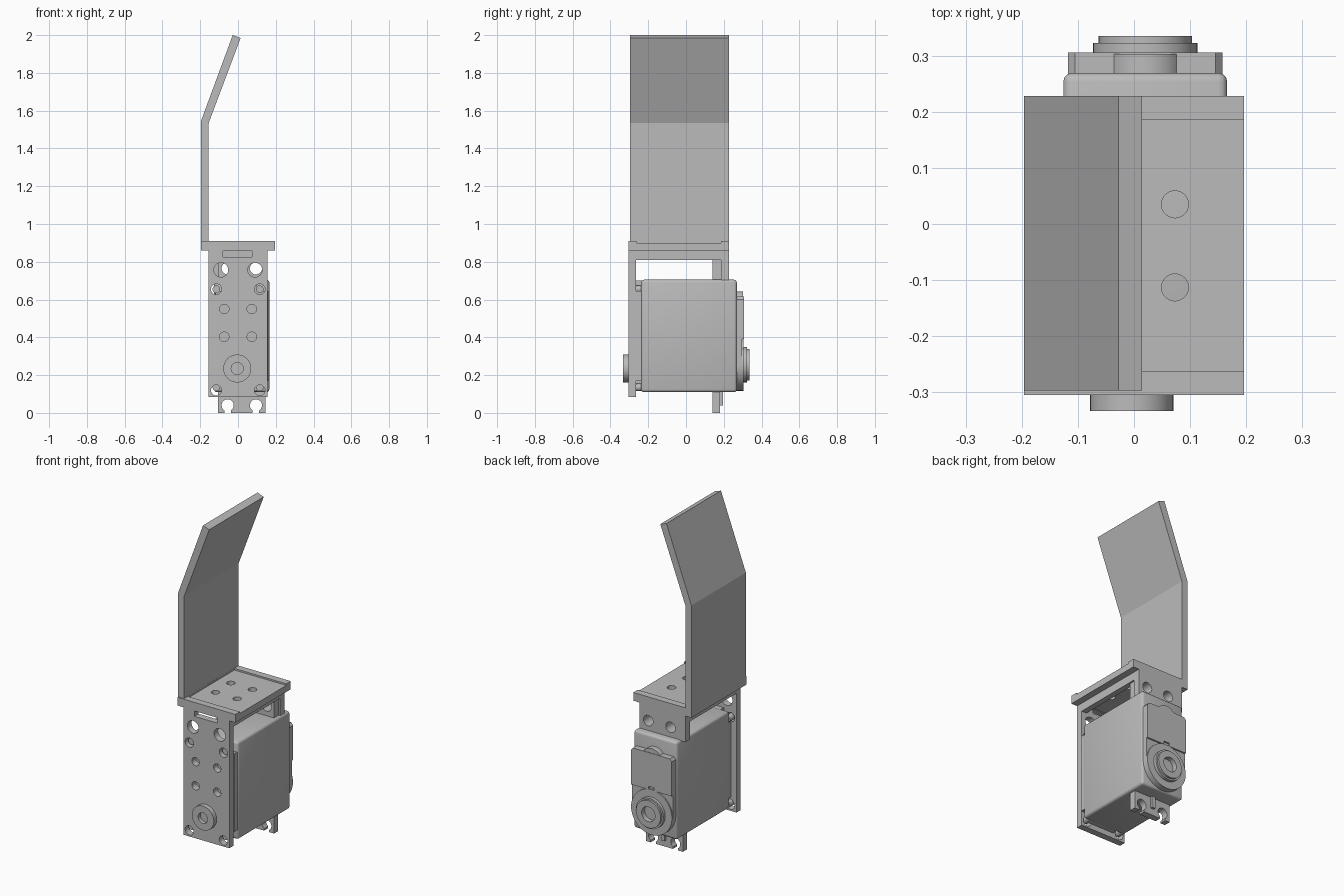
import bpy
import bmesh
from math import radians
from mathutils import Matrix

cube = bpy.data.objects.get("Cube")
if cube:
    bpy.data.objects.remove(cube, do_unlink=True)

grey = bpy.data.materials.new("plain grey")
grey.use_nodes = True
grey.diffuse_color = (0.5, 0.5, 0.5, 1)
grey.node_tree.nodes["Principled BSDF"].inputs["Base Color"].default_value = (0.5, 0.5, 0.5, 1)


def make(name, bm):
    bmesh.ops.recalc_face_normals(bm, faces=bm.faces)
    mesh = bpy.data.meshes.new(name)
    bm.to_mesh(mesh)
    bm.free()
    mesh.materials.append(grey)
    obj = bpy.data.objects.new(name, mesh)
    bpy.context.collection.objects.link(obj)
    return obj


def activate(obj):
    bpy.ops.object.select_all(action="DESELECT")
    obj.select_set(True)
    bpy.context.view_layer.objects.active = obj


def smooth(obj):
    activate(obj)
    bpy.ops.object.shade_smooth_by_angle(angle=radians(35))
    return obj


def box(name, x, y, z, bevel=0):
    """Box from (min, max) pairs."""
    bm = bmesh.new()
    bmesh.ops.create_cube(bm, size=1)
    for v in bm.verts:
        v.co = [r[0] if c < 0 else r[1] for c, r in zip(v.co, (x, y, z))]
    if bevel:
        bmesh.ops.bevel(bm, geom=bm.edges[:], offset=bevel, segments=3,
                        profile=0.5, affect="EDGES")
    return make(name, bm)


def rod(name, x, z, r, y, sides=40):
    """Cylinder along y."""
    bm = bmesh.new()
    turn = Matrix.Translation((x, sum(y) / 2, z)) @ Matrix.Rotation(radians(90), 4, "X")
    bmesh.ops.create_cone(bm, cap_ends=True, segments=sides, radius1=r, radius2=r,
                          depth=y[1] - y[0], matrix=turn)
    return make(name, bm)


def prism(name, outline, y):
    """Outline in x, z extruded along y."""
    bm = bmesh.new()
    face = bm.faces.new([bm.verts.new((x, y[0], z)) for x, z in outline])
    new = bmesh.ops.extrude_face_region(bm, geom=[face])["geom"]
    bmesh.ops.translate(bm, vec=(0, y[1] - y[0], 0),
                        verts=[v for v in new if isinstance(v, bmesh.types.BMVert)])
    return make(name, bm)


def combine(obj, others, operation="DIFFERENCE"):
    for other in others:
        activate(obj)
        mod = obj.modifiers.new("cut", "BOOLEAN")
        mod.operation, mod.solver, mod.object = operation, "EXACT", other
        bpy.ops.object.modifier_apply(modifier=mod.name)
        bpy.data.objects.remove(other, do_unlink=True)
    return smooth(obj)


SX = 0.02            # servo centre line
SIDES = (-1, 1)
HOLE_Y = (-0.4, -0.2)

# Bent upright blade
prism("bent_blade", [(-0.196, 0.9), (-0.196, 1.545), (-0.028, 2), (0.014, 1.985),
                     (-0.155, 1.535), (-0.155, 0.9)], (-0.297, 0.228))

# Top plate with a shallow channel and four bolt holes
plate = box("top_plate", (-0.196, 0.196), (-0.305, 0.228), (0.86, 0.91))
cuts = [box("channel", (-0.154, 0.3), (-0.262, 0.185), (0.9, 1))]
for x in (-0.073, 0.073):
    for y in (-0.113, 0.035):
        hole = rod("hole", x, 0, 0.024, (-0.1, 0.1))
        hole.data.transform(Matrix.Translation((x, y, 0.88)) @ Matrix.Rotation(radians(90), 4, "X")
                            @ Matrix.Translation((-x, 0, 0)))
        cuts.append(hole)
combine(plate, cuts)

# Ribs under the plate
for side, name in ((-1, "right_rib"), (1, "left_rib")):
    box(name, sorted((side * 0.12, side * 0.155)), (-0.27, 0.228), (0.81, 0.862))

# Front bracket plate with its holes and slot
front = box("front_plate", (-0.155, 0.155), (-0.305, -0.265), (0.083, 0.862))
cuts = [box("slot", (-0.08, 0.075), HOLE_Y, (0.825, 0.857))]
for s in SIDES:
    for x, z, r in ((0.09, 0.757, 0.038), (0.115, 0.655, 0.028), (0.073, 0.55, 0.025),
                    (0.073, 0.403, 0.025), (0.115, 0.12, 0.028)):
        cuts.append(rod("hole", s * x, z, r, HOLE_Y))
combine(front, cuts)

# Pivot boss on the front plate
combine(rod("pivot_boss", -0.004, 0.235, 0.074, (-0.333, -0.3)),
        [rod("bore", -0.004, 0.235, 0.032, (-0.4, -0.31))])

# Rear bracket tab
combine(box("rear_bracket", (-0.155, 0.155), (0.185, 0.228), (0.7, 0.862)),
        [rod("hole", SX + s * 0.075, 0.765, 0.032, (0.1, 0.3)) for s in SIDES])

# Servo case and front cover
smooth(box("servo_case", (SX - 0.146, SX + 0.146), (-0.238, 0.269), (0.11, 0.705), 0.015))
box("servo_cover", (SX - 0.14, SX + 0.14), (-0.264, -0.23), (0.17, 0.645))
box("servo_cover_middle", (SX - 0.09, SX + 0.08), (-0.264, -0.23), (0.115, 0.7))
for s in SIDES:
    for z in (0.655, 0.12):
        smooth(rod("cover_screw", s * 0.115, max(z, 0.135), 0.02, (-0.285, -0.23), 20))

# Servo mounting ears: closed holes above, open slots below
combine(box("upper_ear", (SX - 0.125, SX + 0.125), (0.14, 0.185), (0.69, 0.81)),
        [rod("hole", SX + s * 0.075, 0.765, 0.032, (0.1, 0.3)) for s in SIDES])
cuts = []
for s in SIDES:
    x = SX + s * 0.075
    cuts += [rod("hole", x, 0.04, 0.032, (0.1, 0.3)),
             box("gap", (x - 0.017, x + 0.017), (0.1, 0.3), (-0.05, 0.03))]
combine(box("lower_ear", (SX - 0.125, SX + 0.125), (0.14, 0.18), (0, 0.12)), cuts)
box("ear_rib", (SX - 0.012, SX + 0.012), (0.17, 0.195), (0.04, 0.12))

# Raised gearbox cover on the rear
cover = prism("gearbox_cover", [(SX - 0.138, 0.39), (SX - 0.138, 0.6), (SX - 0.125, 0.615),
                                (SX + 0.125, 0.615), (SX + 0.138, 0.6), (SX + 0.138, 0.39)],
              (0.26, 0.306))
combine(cover, [box("notch", (SX - 0.02, SX + 0.02), (0.295, 0.35), (0.3, 0.41))])
smooth(rod("gear_bump", SX, 0.573, 0.07, (0.26, 0.303)))
smooth(rod("output_base", SX, 0.255, 0.138, (0.26, 0.304)))
box("cover_bridge", (SX - 0.138, SX + 0.138), (0.26, 0.296), (0.25, 0.4))

# Output shaft rings with a bore
shaft = combine(rod("output_shaft", SX, 0.255, 0.093, (0.29, 0.323)),
                [rod("ring", SX, 0.255, 0.083, (0.3, 0.335))], "UNION")
combine(shaft, [rod("bore", SX, 0.255, 0.045, (0.305, 0.4))])
